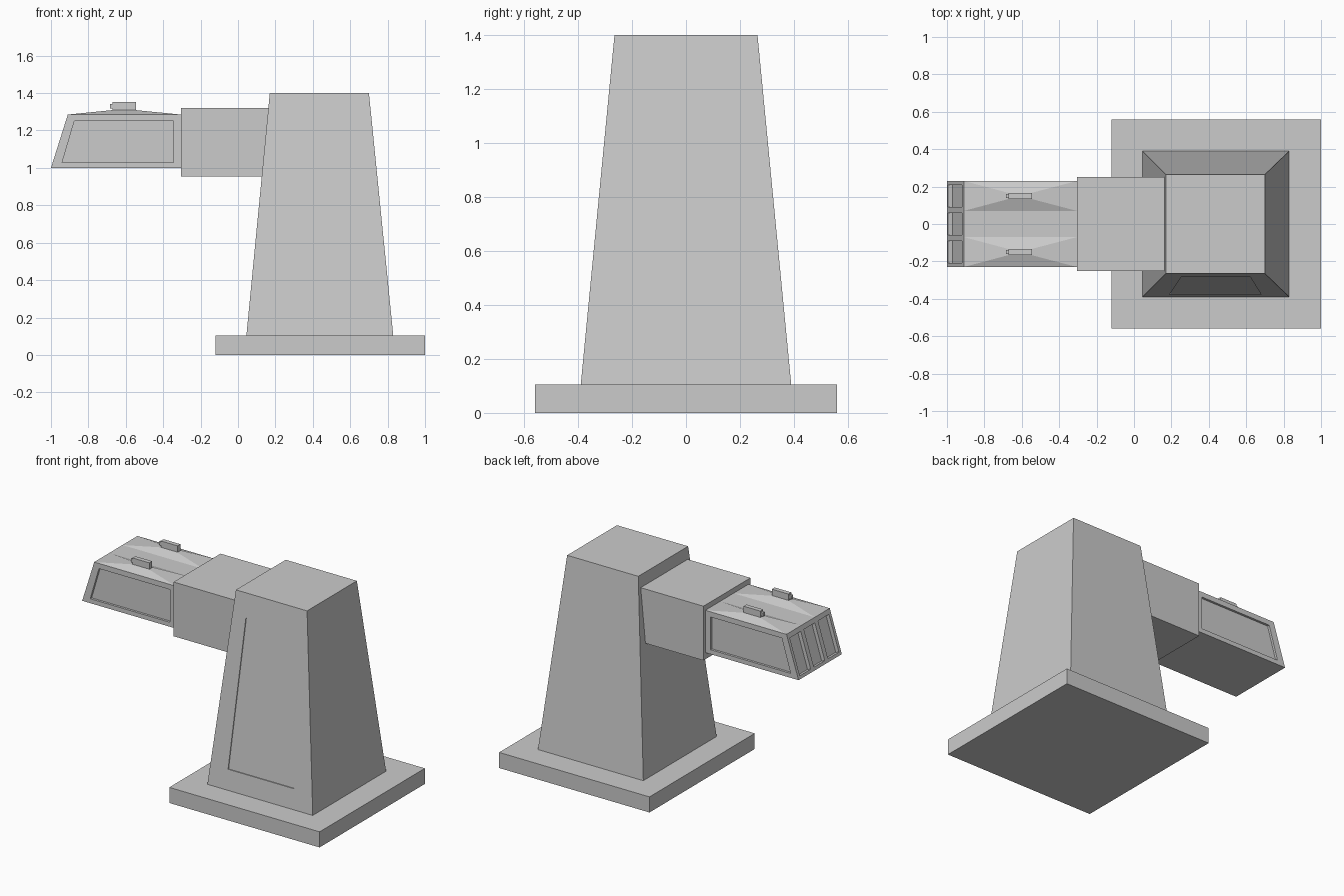
import bpy, bmesh
from mathutils import Vector

if "Cube" in bpy.data.objects:
    bpy.data.objects.remove(bpy.data.objects["Cube"])


def finish(name, bm):
    bmesh.ops.remove_doubles(bm, verts=bm.verts, dist=1e-5)
    bmesh.ops.recalc_face_normals(bm, faces=bm.faces)
    mesh = bpy.data.meshes.new(name)
    bm.to_mesh(mesh)
    bm.free()
    ob = bpy.data.objects.new(name, mesh)
    bpy.context.collection.objects.link(ob)
    return ob


def loft(name, low, high):
    """Solid between two polygons with equal corner counts."""
    bm = bmesh.new()
    a = [bm.verts.new(p) for p in low]
    b = [bm.verts.new(p) for p in high]
    n = len(a)
    bm.faces.new(a[::-1])
    bm.faces.new(b)
    for i in range(n):
        j = (i + 1) % n
        bm.faces.new((a[i], a[j], b[j], b[i]))
    return finish(name, bm)


def rect(x0, x1, y0, y1, z):
    return [(x0, y0, z), (x1, y0, z), (x1, y1, z), (x0, y1, z)]


def box(name, x0, x1, y0, y1, z0, z1):
    return loft(name, rect(x0, x1, y0, y1, z0), rect(x0, x1, y0, y1, z1))


def recess(target, outline, push):
    """Sink a flat panel with the given outline along the push vector."""
    push = Vector(push)
    cutter = loft("panel_cutter", [Vector(p) - push for p in outline],
                  [Vector(p) + push for p in outline])
    cutter.hide_render = True
    mod = target.modifiers.new("panel", 'BOOLEAN')
    mod.operation = 'DIFFERENCE'
    mod.solver = 'EXACT'
    mod.object = cutter
    bpy.context.view_layer.objects.active = target
    bpy.ops.object.modifier_apply(modifier=mod.name)
    bpy.data.objects.remove(cutter)


# base slab
box("base_slab", -0.12, 1.0, -0.56, 0.56, 0, 0.105)

# tapered tower with a shallow panel on the front
tower = loft("tower", rect(0.045, 0.83, -0.39, 0.39, 0.105),
             rect(0.17, 0.70, -0.265, 0.265, 1.40))
front_y = lambda z: -0.39 + (z - 0.105) * 0.125 / 1.295
recess(tower, [(x, front_y(z), z) for x, z in
               ((0.19, 0.24), (0.68, 0.24), (0.62, 1.24), (0.255, 1.24))],
       (0, 0.006, 0))

# arm block
box("arm", -0.305, 0.2, -0.25, 0.25, 0.955, 1.32)

# head with sloped nose
profile = [(-1.0, 1.0), (-0.305, 1.0), (-0.305, 1.285), (-0.91, 1.285)]
head = loft("head", [(x, -0.23, z) for x, z in profile],
            [(x, 0.23, z) for x, z in profile])

# side panels of the head
panel = [(-0.94, 1.03), (-0.345, 1.03), (-0.345, 1.25), (-0.875, 1.25)]
for s in (-1, 1):
    recess(head, [(x, s * 0.23, z) for x, z in panel], (0, -s * 0.015, 0))

# three slots in the nose
nose_x = lambda z: -1 + 0.09 * (z - 1) / 0.285
for y in (-0.15, 0, 0.15):
    recess(head, [(nose_x(z), y + dy, z) for dy, z in
                  ((-0.058, 1.02), (0.058, 1.02), (0.058, 1.255), (-0.058, 1.255))],
           (0.0238, 0, -0.0075))

# low roof pyramids, each with a small fitting on its peak
for s, side in ((-1, "front"), (1, "back")):
    y = s * 0.15
    bm = bmesh.new()
    ring = [bm.verts.new(p) for p in rect(-0.91, -0.305, y - 0.08, y + 0.08, 1.285)]
    apex = bm.verts.new((-0.61, y, 1.315))
    for i in range(4):
        bm.faces.new((ring[i], ring[(i + 1) % 4], apex))
    bm.faces.new(ring[::-1])
    finish("roof_pyramid_" + side, bm)
    box("fitting_" + side, -0.67, -0.545, y - 0.015, y + 0.015, 1.308, 1.352)
    box("fitting_tip_" + side, -0.685, -0.67, y - 0.01, y + 0.01, 1.318, 1.342)
